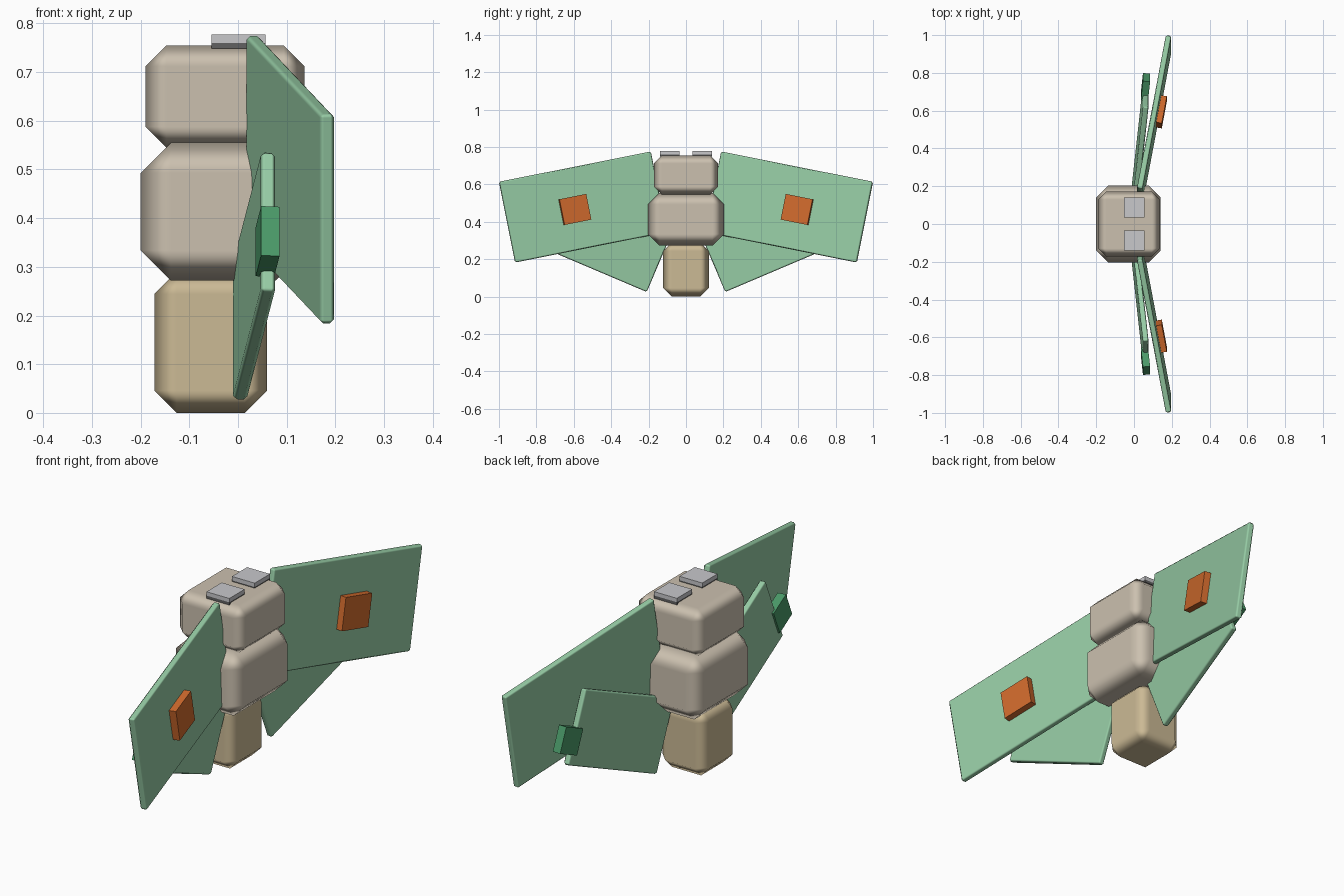
import bpy, bmesh
from math import radians
from mathutils import Matrix, Vector

cube = bpy.data.objects.get("Cube")
if cube:
    bpy.data.objects.remove(cube, do_unlink=True)


def material(name, rgb):
    m = bpy.data.materials.new(name)
    m.use_nodes = True
    m.diffuse_color = (*rgb, 1)
    m.node_tree.nodes["Principled BSDF"].inputs["Base Color"].default_value = (*rgb, 1)
    return m


CREAM = material("cream", (0.60, 0.53, 0.43))
TAN = material("tan", (0.60, 0.49, 0.30))
GREEN = material("pale_green", (0.31, 0.61, 0.38))
DARK_GREEN = material("dark_green", (0.07, 0.32, 0.14))
ORANGE = material("orange", (0.63, 0.145, 0.026))
GREY = material("light_grey", (0.58, 0.58, 0.60))
DARK_GREY = material("dark_grey", (0.12, 0.12, 0.12))


def box(name, size, place, mat, bevel=0.0):
    """Box of a given size, set in place by a matrix, with chamfered edges."""
    mesh = bpy.data.meshes.new(name)
    bm = bmesh.new()
    bmesh.ops.create_cube(bm, size=1, matrix=Matrix.Diagonal((*size, 1)))
    for f in bm.faces:
        f.smooth = bevel > 0
    bm.to_mesh(mesh)
    bm.free()
    mesh.materials.append(mat)
    ob = bpy.data.objects.new(name, mesh)
    bpy.context.collection.objects.link(ob)
    ob.matrix_world = place
    if bevel:
        mod = ob.modifiers.new("chamfer", "BEVEL")
        mod.width = bevel
        mod.segments = 1
        mod.harden_normals = True
    return ob


def span_box(name, lo, hi, mat, bevel=0.0):
    """Upright box between two opposite corners."""
    lo, hi = Vector(lo), Vector(hi)
    return box(name, hi - lo, Matrix.Translation((lo + hi) / 2), mat, bevel)


# Stacked body
span_box("abdomen", (-0.172, -0.122, 0), (0.06, 0.122, 0.29), TAN, 0.046)
span_box("thorax", (-0.2, -0.203, 0.272), (0.14, 0.203, 0.555), CREAM, 0.062)
span_box("head", (-0.19, -0.172, 0.545), (0.137, 0.172, 0.755), CREAM, 0.043)


def wing_frame(side, centre, tilt, sweep):
    x, y, z = centre
    return (Matrix.Translation((x, side * y, z))
            @ Matrix.Rotation(radians(side * tilt), 4, "X")
            @ Matrix.Rotation(radians(-side * sweep), 4, "Z"))


for side, label in ((1, "back"), (-1, "front")):
    # Eyes on top of the head
    ys = sorted((side * 0.035, side * 0.14))
    span_box(label + "_eye_base", (-0.054, ys[0], 0.748), (0.056, ys[1], 0.76), DARK_GREY)
    span_box(label + "_eye", (-0.054, ys[0], 0.76), (0.056, ys[1], 0.777), GREY)

    # Large upper wing with its raised spot
    upper = wing_frame(side, (0.107, 0.551, 0.479), -11.3, 10.5)
    box(label + "_upper_wing", (0.03, 0.84, 0.44), upper, GREEN, 0.008)
    spot = upper @ Matrix.Translation((0.03, side * 0.051, -0.005))
    box(label + "_upper_spot", (0.03, 0.148, 0.14), spot, ORANGE)

    # Small lower wing with a spot across its outer edge
    lower = wing_frame(side, (0.033, 0.415, 0.281), 23, 5.8)
    box(label + "_lower_wing", (0.03, 0.58, 0.312), lower, GREEN, 0.008)
    spot = lower @ Matrix.Translation((-0.004, side * 0.315, -0.056))
    box(label + "_lower_spot", (0.038, 0.11, 0.11), spot, DARK_GREEN)
